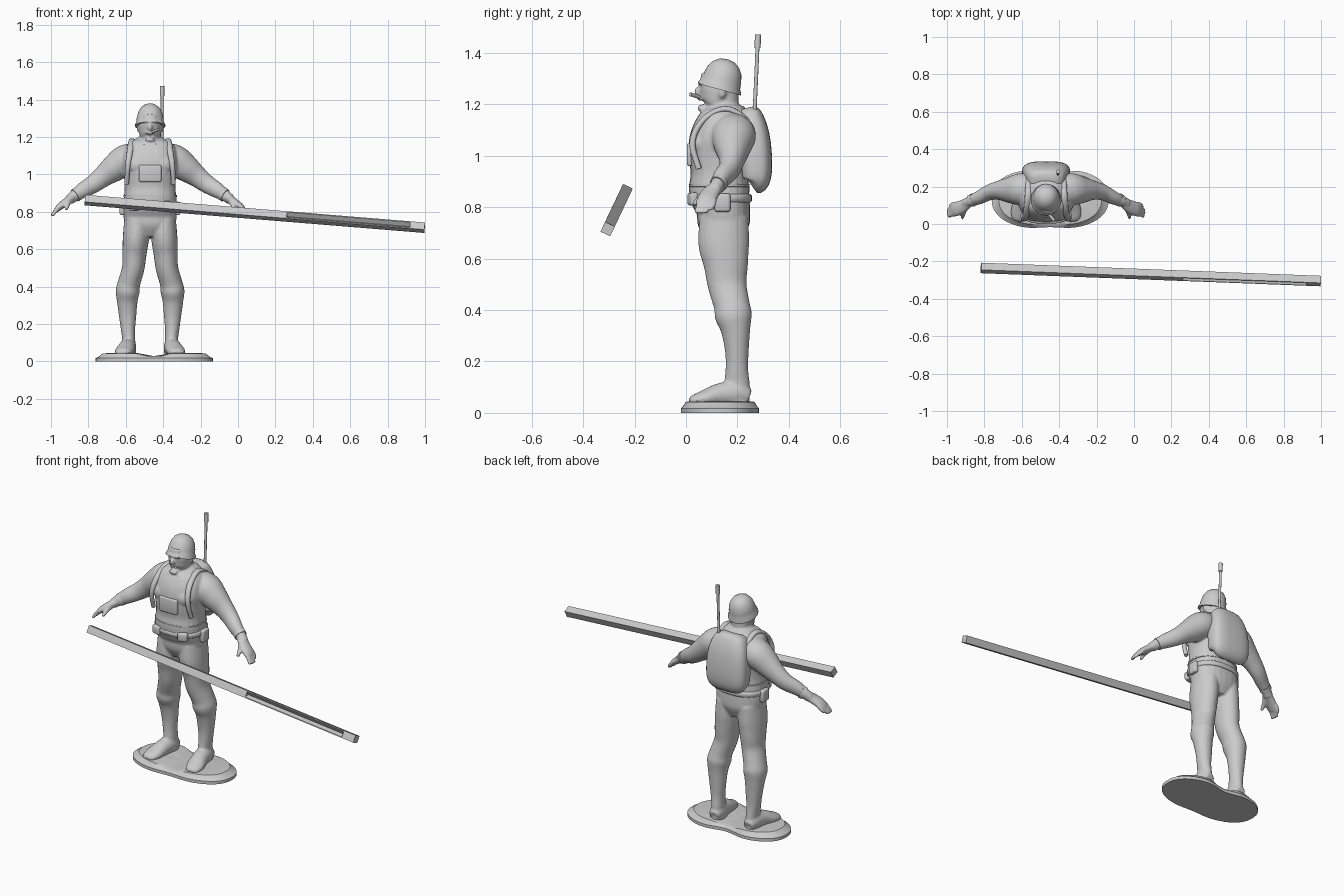
import bpy, bmesh, math
from mathutils import Vector, Matrix

CX = -0.47  # centre line of the figure
grey = bpy.data.materials.new("light_grey")
grey.diffuse_color = (0.6, 0.6, 0.6, 1)


def finish(name, bm, smooth=40):
    bmesh.ops.recalc_face_normals(bm, faces=bm.faces)
    me = bpy.data.meshes.new(name)
    bm.to_mesh(me)
    bm.free()
    me.materials.append(grey)
    ob = bpy.data.objects.new(name, me)
    bpy.context.collection.objects.link(ob)
    if smooth:
        bpy.ops.object.select_all(action='DESELECT')
        bpy.context.view_layer.objects.active = ob
        ob.select_set(True)
        bpy.ops.object.shade_smooth_by_angle(angle=math.radians(smooth))
    return ob


def skin(bm, rings):
    """Bridge rings of points into a closed body."""
    vs = [[bm.verts.new(p) for p in r] for r in rings]
    n = len(vs[0])
    for a, b in zip(vs, vs[1:]):
        for i in range(n):
            j = (i + 1) % n
            bm.faces.new((a[i], a[j], b[j], b[i]))
    bm.faces.new(vs[0][::-1])
    bm.faces.new(vs[-1])


def spline(pts, steps):
    out = []
    for i in range(len(pts) - 1):
        p = [pts[max(0, min(len(pts) - 1, i + k))] for k in (-1, 0, 1, 2)]
        for s in range(steps):
            t = s / steps
            out.append([0.5 * (2 * b + (c - a) * t + (2 * a - 5 * b + 4 * c - d) * t * t
                               + (3 * b - a - 3 * c + d) * t ** 3) for a, b, c, d in zip(*p)])
    return out + [list(pts[-1])]


def tube(bm, pts, ref=(0, 1, 0), n=24, steps=4, power=1.0):
    """Sections are x (from centre line), y, z, half width, half depth along ref."""
    sec = spline(pts, steps)
    c = [Vector((CX + q[0], q[1], q[2])) for q in sec]
    rings = []
    for i, q in enumerate(sec):
        t = (c[min(i + 1, len(c) - 1)] - c[max(i - 1, 0)]).normalized()
        f = Vector(ref)
        f = (f - t * f.dot(t)).normalized()
        side = f.cross(t)
        ring = []
        for k in range(n):
            u, v = math.cos(math.tau * k / n), math.sin(math.tau * k / n)
            u, v = (math.copysign(abs(w) ** power, w) for w in (u, v))
            ring.append(c[i] + side * q[3] * u + f * q[4] * v)
        rings.append(ring)
    skin(bm, rings)


def ball(bm, loc, size, rot=0):
    m = (Matrix.Translation((CX + loc[0], loc[1], loc[2])) @ Matrix.Rotation(rot, 4, 'X')
         @ Matrix.Diagonal((*size, 1)))
    bmesh.ops.create_uvsphere(bm, u_segments=20, v_segments=12, radius=1, matrix=m)


def box(name, loc, size, bevel, rot=(0, 0, 0)):
    bm = bmesh.new()
    r = Matrix.Rotation(rot[2], 4, 'Z') @ Matrix.Rotation(rot[1], 4, 'Y') @ Matrix.Rotation(rot[0], 4, 'X')
    m = Matrix.Translation((CX + loc[0], loc[1], loc[2])) @ r @ Matrix.Diagonal((*size, 1))
    bmesh.ops.create_cube(bm, size=1, matrix=m)
    bmesh.ops.bevel(bm, geom=bm.edges[:], offset=bevel, segments=3, affect='EDGES', profile=0.5)
    return finish(name, bm)


# Body: overlapping volumes fused into one sculpted skin
body = bmesh.new()
tube(body, [(0, .15, .67, .08, .07), (0, .147, .73, .132, .10), (0, .145, .79, .143, .105),
            (0, .13, .86, .142, .118), (0, .13, .93, .136, .112), (0, .13, 1.0, .14, .12),
            (0, .135, 1.06, .15, .122), (0, .15, 1.12, .143, .11), (0, .165, 1.165, .115, .085),
            (0, .17, 1.20, .06, .055)], power=.85)
tube(body, [(0, .175, 1.12, .07, .06), (0, .155, 1.18, .055, .053), (0, .15, 1.26, .053, .055)])
tube(body, [(0, .095, 1.172, .028, .028), (0, .113, 1.195, .05, .058), (0, .125, 1.235, .06, .072),
            (0, .128, 1.27, .062, .076), (0, .13, 1.32, .058, .07)])
ball(body, (0, .05, 1.25), (.013, .018, .02), .3)       # nose
ball(body, (0, .06, 1.285), (.045, .014, .01))          # brow
ball(body, (0, .062, 1.186), (.026, .018, .014))        # chin
ball(body, (0, .055, 1.222), (.022, .012, .007))        # lips
for s in (-1, 1):
    ball(body, (s * .062, .14, 1.25), (.01, .016, .026))   # ear
    ball(body, (s * .065, .055, 1.05), (.06, .04, .05))    # chest
    # leg with trousers gathered below the knee
    tube(body, [(s * .07, .148, .76, .068, .095), (s * .076, .147, .66, .07, .099), (s * .083, .155, .58, .065, .087),
                (s * .09, .16, .50, .06, .076), (s * .112, .178, .42, .06, .07), (s * .12, .185, .375, .064, .072),
                (s * .122, .193, .32, .055, .057), (s * .12, .198, .24, .046, .046), (s * .118, .198, .17, .038, .044),
                (s * .114, .198, .11, .035, .05), (s * .114, .195, .035, .04, .052)])
    # boot
    tube(body, [(s * .113, .245, .06, .03, .03), (s * .116, .20, .075, .043, .05), (s * .125, .13, .07, .046, .045),
                (s * .138, .07, .056, .05, .032), (s * .145, .03, .048, .04, .022),
                (s * .147, .014, .045, .02, .012)], ref=(0, 0, 1))
    # arm
    tube(body, [(s * .06, .18, 1.10, .07, .075), (s * .13, .185, 1.078, .082, .087), (s * .19, .182, 1.035, .074, .072),
                (s * .25, .18, .99, .058, .052), (s * .305, .168, .948, .049, .042), (s * .36, .14, .915, .042, .036),
                (s * .405, .122, .885, .031, .028), (s * .43, .11, .865, .028, .027)])
    # palm, fingers and thumb
    tube(body, [(s * .41, .12, .88, .026, .026), (s * .445, .095, .855, .022, .036), (s * .48, .08, .83, .019, .038),
                (s * .50, .07, .81, .014, .034)])
    for k in range(4):
        y = .045 + k * .018
        end = (.522, .528, .527, .515)[k]
        tube(body, [(s * .485, y + .012, .828, .011, .011), (s * .505, y + .004, .805, .011, .011),
                    (s * end, y - .006, .778 + (k == 3) * .012, .008, .008)], n=10)
    tube(body, [(s * .43, .085, .855, .014, .014), (s * .443, .055, .835, .013, .013),
                (s * .447, .03, .81, .009, .009)], ref=(1, 0, 0), n=10)
soldier = finish("soldier_body", body, 0)
rm = soldier.modifiers.new("fuse", 'REMESH')
rm.mode, rm.voxel_size, rm.use_smooth_shade = 'VOXEL', .006, True
sm = soldier.modifiers.new("soften", 'SMOOTH')
sm.factor, sm.iterations = .5, 4

# Helmet: lathed dome with a flared rim, tipped back
bm = bmesh.new()
prof = [(.004, .112), (.03, .107), (.052, .092), (.068, .067), (.076, .035), (.078, .012),
        (.087, -.004), (.087, -.010), (.078, -.009), (.004, -.006)]
tip = Matrix.Translation((CX, .132, 1.268)) @ Matrix.Rotation(-.27, 4, 'X')
skin(bm, [[tip @ Vector((.94 * r * math.cos(math.tau * k / 32), r * math.sin(math.tau * k / 32), z))
           for k in range(32)] for r, z in prof])
finish("helmet", bm, 50)

# Cigar
bm = bmesh.new()
tube(bm, [(.008, .06, 1.226, .007, .007), (.045, .017, 1.24, .008, .008)], ref=(0, 0, 1), n=12, steps=1)
finish("cigar", bm)

# Belt, vest hem and neckband
for name, z, y, rx, ry, h in (("belt", .835, .134, .149, .122, .016), ("vest_hem", .885, .13, .143, .118, .007)):
    bm = bmesh.new()
    tube(bm, [(0, y, z - h, rx - .006, ry - .006), (0, y, z - h * .7, rx, ry),
              (0, y, z + h * .7, rx, ry), (0, y, z + h, rx - .006, ry - .006)], n=40, steps=1, power=.85)
    finish(name, bm, 60)

for s in (-1, 1):
    # vest strap running over the shoulder
    bm = bmesh.new()
    tube(bm, [(s * .125, .05, .95, .012, .012), (s * .12, .025, 1.04, .014, .012), (s * .11, .045, 1.11, .016, .012),
              (s * .10, .10, 1.165, .018, .012), (s * .095, .17, 1.18, .018, .012), (s * .09, .25, 1.13, .018, .012)],
         ref=(0, -.5, .86), n=12)
    finish("vest_strap", bm, 60)
    # collar flap
    box("collar_flap", (s * .05, .083, 1.163), (.055, .012, .05), .005, (-.75, s * .5, s * .45))
    # hip pouches
    box("side_pouch", (s * .148, .142, .818), (.03, .062, .072), .011)
    box("front_pouch", (s * .085, .028, .832), (.055, .035, .05), .01, (0, 0, s * .3))
    # cuff
    bm = bmesh.new()
    tube(bm, [(s * .385, .132, .898, .037, .034), (s * .402, .123, .887, .036, .033)], steps=1)
    finish("cuff", bm, 60)
box("chest_pocket", (0, .014, 1.005), (.12, .022, .09), .009)

# Backpack with rounded sides
bm = bmesh.new()
tube(bm, [(0, .255, .885, .085, .035), (0, .268, .90, .118, .055), (0, .272, .95, .128, .063),
          (0, .265, 1.04, .126, .066), (0, .25, 1.11, .115, .066), (0, .235, 1.165, .092, .055),
          (0, .23, 1.185, .06, .035)], n=32, power=.65)
finish("backpack", bm, 60)

# Antenna
bm = bmesh.new()
for r, a, b in ((.0075, 1.12, 1.43), (.012, 1.42, 1.472)):
    tube(bm, [(.064, .266 + (z - 1.15) * .045, z, r, r) for z in (a, b)], n=12, steps=1)
finish("antenna", bm)

# Base: waisted stand with a stepped lip and a dip between the feet
bm = bmesh.new()
rings = []
for sc, z in ((1, 0), (1, .018), (.955, .024), (.88, .043), (.7, .046), (.4, .046), (.05, .046)):
    ring = []
    for k in range(64):
        a = math.tau * k / 64
        u, v = (math.copysign(abs(w) ** .85, w) for w in (math.cos(a), math.sin(a)))
        x = .313 * u
        waist = 1 - (.22 if v > 0 else .08) * math.exp(-(x / .1) ** 2)
        dip = .016 * math.exp(-(x * sc / .07) ** 4) if z > .03 else 0
        ring.append((-.448 + x * sc, .135 + .165 * v * waist * sc, z - dip))
    rings.append(ring)
skin(bm, rings)
finish("base", bm, 35)

# Pole: square bar, grooved along its far part, with a solid end block
A, B = Vector((-.818, -.235, .863)), Vector((.998, -.305, .715))
axis = (B - A).normalized()
down = Vector((0, -.43, -.9))
down = (down - axis * down.dot(axis)).normalized()
front = axis.cross(down)
if front.y > 0:
    front = -front
bm = bmesh.new()
h = .021
rings = []
for t, groove in ((0, 0), (.594, 0), (.594, .022), (.957, .022), (.957, 0), (1, 0)):
    c = A.lerp(B, t)
    rings.append([c + down * d * h + front * f for d, f in
                  ((-1, -h), (-1, h), (-.75, h), (0, h - groove), (.75, h), (1, h), (1, -h))])
skin(bm, rings)
finish("pole", bm, 0)
